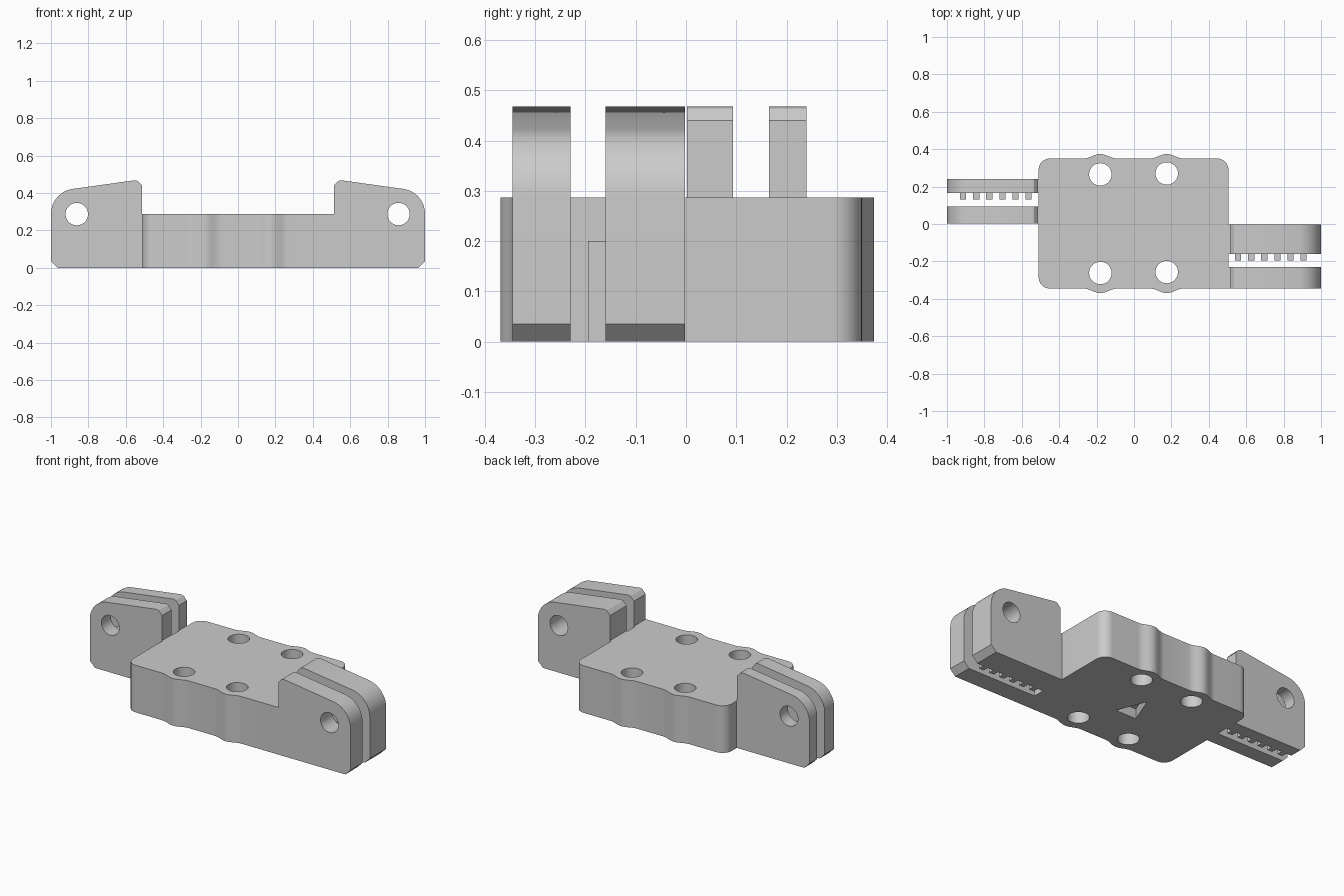
import bpy, bmesh
from math import pi, sin, cos, radians
from mathutils import Vector

cube = bpy.data.objects.get("Cube")
if cube:
    bpy.data.objects.remove(cube, do_unlink=True)

grey = bpy.data.materials.new("light_grey")
grey.use_nodes = True
grey.diffuse_color = (0.6, 0.6, 0.6, 1)
grey.node_tree.nodes["Principled BSDF"].inputs["Base Color"].default_value = (0.6, 0.6, 0.6, 1)

HEIGHT = 0.287      # top of the central block
HOLE = 0.06         # radius of every bolt hole


def arc(cx, cy, r, start, end, n):
    """Points along an arc, angles in degrees."""
    angles = [radians(start + (end - start) * i / n) for i in range(n + 1)]
    return [(cx + r * cos(a), cy + r * sin(a)) for a in angles]


def prism(name, points, low, high, axis="z"):
    """Extrude a closed 2D outline along z (outline in xy) or y (outline in xz)."""
    place = (lambda p, t: (p[0], p[1], t)) if axis == "z" else (lambda p, t: (p[0], t, p[1]))
    bm = bmesh.new()
    base = bm.faces.new([bm.verts.new(place(p, low)) for p in points])
    swept = bmesh.ops.extrude_face_region(bm, geom=[base])
    offset = Vector(place((0, 0), high - low))
    bmesh.ops.translate(bm, vec=offset,
                        verts=[g for g in swept["geom"] if isinstance(g, bmesh.types.BMVert)])
    bmesh.ops.recalc_face_normals(bm, faces=bm.faces)
    mesh = bpy.data.meshes.new(name)
    bm.to_mesh(mesh)
    bm.free()
    mesh.materials.append(grey)
    obj = bpy.data.objects.new(name, mesh)
    bpy.context.collection.objects.link(obj)
    return obj


def combine(target, tool, operation):
    """Apply a boolean and discard the tool."""
    bpy.context.view_layer.objects.active = target
    mod = target.modifiers.new("shape", "BOOLEAN")
    mod.operation = operation
    mod.solver = "EXACT"
    mod.object = tool
    bpy.ops.object.modifier_apply(modifier=mod.name)
    bpy.data.objects.remove(tool, do_unlink=True)


def bump(cx, side, edge):
    """Shallow swelling of the side wall around a bolt hole."""
    n, half, rise = 16, 0.09, 0.024
    steps = [-1 + 2 * i / n for i in range(n + 1)]
    return [(cx - side * t * half, edge + side * rise * (1 + cos(pi * t)) / 2) for t in steps]


# Central block: rounded rectangle with four bumps
L, R, F, B, r = -0.51, 0.505, -0.345, 0.35, 0.06
outline = (arc(R - r, B - r, r, 0, 90, 8) + bump(0.175, 1, B) + bump(-0.18, 1, B)
           + arc(L + r, B - r, r, 90, 180, 8) + arc(L + r, F + r, r, 180, 270, 8)
           + bump(-0.18, -1, F) + bump(0.175, -1, F) + arc(R - r, F + r, r, 270, 360, 8))
body = prism("clamp_body", outline, 0, HEIGHT)

# Arm plates: rounded outer top, chamfered lower end, sloping top
profile = ([(0.42, 0), (0.965, 0), (1, 0.035)] + arc(0.865, 0.288, 0.135, 0, 82, 14)
           + [(0.55, 0.468), (0.535, 0.464), (0.513, 0.44), (0.513, HEIGHT), (0.42, HEIGHT)])
for side, front, back in ((1, F, -0.23), (1, -0.16, -0.002), (-1, 0.002, 0.093), (-1, 0.165, 0.24)):
    plate = prism("arm_plate", [(side * x, z) for x, z in profile], front, back, "y")
    combine(body, plate, "UNION")

# Gripping teeth inside each slot
for first, front, back in ((0.54, -0.195, -0.15), (-0.93, 0.13, 0.175)):
    for i in range(6):
        x = first + 0.07 * i
        tooth = prism("tooth", [(x, front), (x + 0.033, front), (x + 0.033, back), (x, back)], 0, 0.2)
        combine(body, tooth, "UNION")

# Bolt holes through the block
for x, y in ((-0.18, 0.265), (0.175, 0.27), (-0.18, -0.262), (0.175, -0.257)):
    combine(body, prism("bolt_cutter", arc(x, y, HOLE, 0, 350, 35), -0.1, 0.6), "DIFFERENCE")

# Pin holes through the arms
for x, front, back in ((0.858, -0.5, 0.1), (-0.862, -0.1, 0.5)):
    combine(body, prism("pin_cutter", arc(x, HEIGHT, HOLE, 0, 350, 35), front, back, "y"), "DIFFERENCE")

# Triangular pocket underneath
combine(body, prism("pocket_cutter", [(0.07, -0.068), (0, 0.108), (-0.07, -0.068)], -0.1, 0.06), "DIFFERENCE")

bpy.ops.object.select_all(action="DESELECT")
body.select_set(True)
bpy.context.view_layer.objects.active = body
bpy.ops.object.shade_smooth_by_angle(angle=radians(25))
